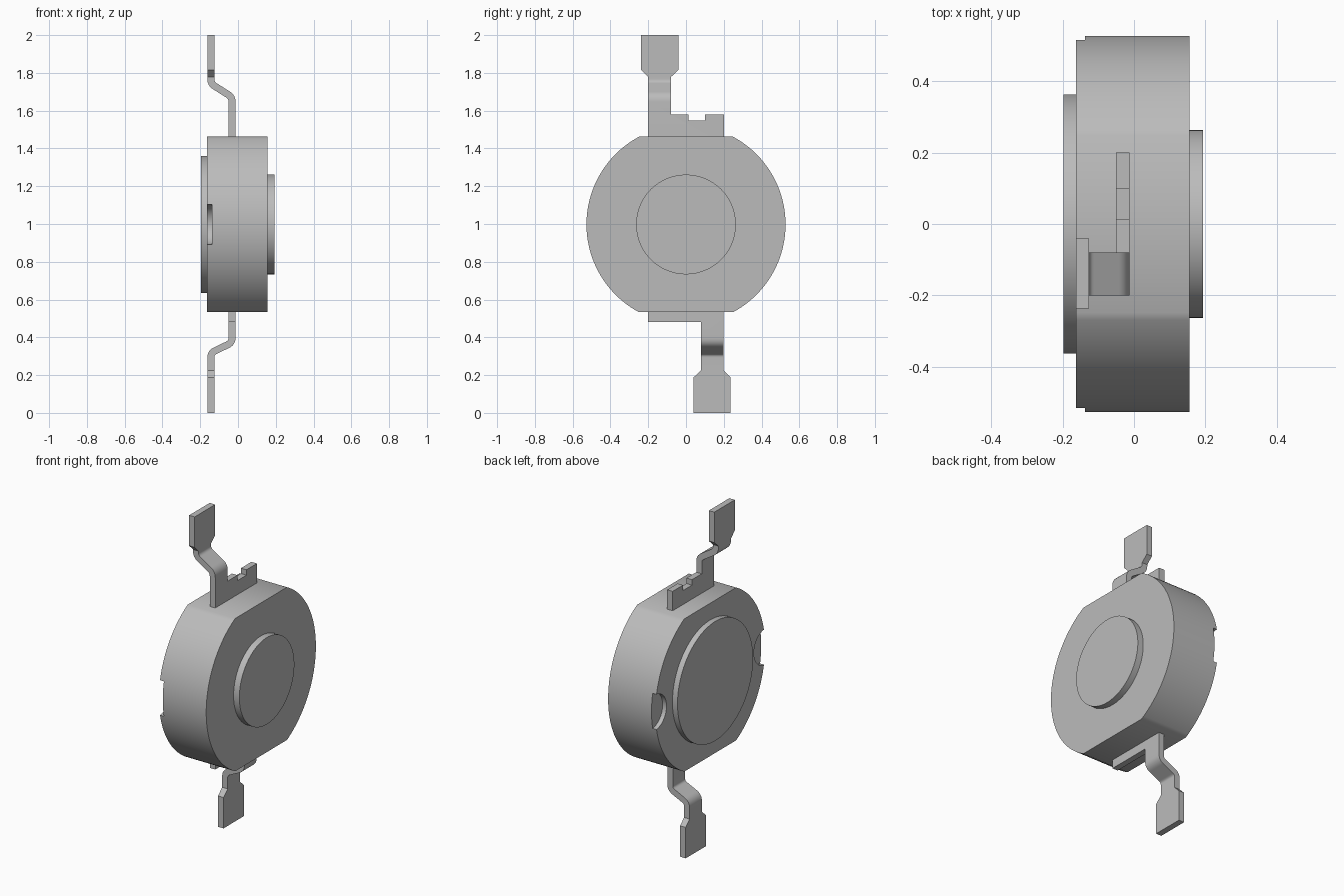
import bpy, bmesh, math
from mathutils import Vector

old = bpy.data.objects.get("Cube")
if old:
    bpy.data.objects.remove(old, do_unlink=True)

CENTRE_Z = 0.9975
BODY_R = 0.527
FLAT = 0.4645          # half height between the two flats
THICK = 0.037          # sheet thickness of the leads

grey = bpy.data.materials.new("plain grey")
grey.use_nodes = True
grey.diffuse_color = (0.5, 0.5, 0.5, 1)
grey.node_tree.nodes["Principled BSDF"].inputs["Base Color"].default_value = (0.5, 0.5, 0.5, 1)


def make_object(name, bm):
    bmesh.ops.recalc_face_normals(bm, faces=bm.faces)
    mesh = bpy.data.meshes.new(name)
    bm.to_mesh(mesh)
    bm.free()
    mesh.materials.append(grey)
    obj = bpy.data.objects.new(name, mesh)
    bpy.context.collection.objects.link(obj)
    return obj


def activate(obj):
    bpy.ops.object.select_all(action='DESELECT')
    obj.select_set(True)
    bpy.context.view_layer.objects.active = obj


def smooth(obj):
    activate(obj)
    bpy.ops.object.shade_smooth_by_angle(angle=math.radians(30))


def prism(name, outline, x0, x1):
    """Extrude a (y, z) outline along x."""
    bm = bmesh.new()
    face = bm.faces.new([bm.verts.new((x0, y, z)) for y, z in outline])
    new = bmesh.ops.extrude_face_region(bm, geom=[face])["geom"]
    bmesh.ops.translate(bm, vec=(x1 - x0, 0, 0),
                        verts=[g for g in new if isinstance(g, bmesh.types.BMVert)])
    return make_object(name, bm)


def arc(radius, start, end, count, y=0):
    step = (end - start) / count
    return [(y + radius * math.cos(start + i * step),
             CENTRE_Z + radius * math.sin(start + i * step)) for i in range(count + 1)]


def disc(name, radius, x0, x1, y=0):
    return prism(name, arc(radius, 0, math.tau, 96, y)[:-1], x0, x1)


# Round body with flat top and bottom
a = math.asin(FLAT / BODY_R)
body = prism("body", arc(BODY_R, -a, a, 48) + arc(BODY_R, math.pi - a, math.pi + a, 48),
             -0.163, 0.155)

# Shallow half-round pockets at both sides of the rear face
for side in (-1, 1):
    cutter = disc("pocket_cutter", 0.107, -0.25, -0.137, side * BODY_R)
    cutter.hide_render = True
    activate(body)
    mod = body.modifiers.new("pocket", 'BOOLEAN')
    mod.operation = 'DIFFERENCE'
    mod.solver = 'EXACT'
    mod.object = cutter
    bpy.ops.object.modifier_apply(modifier=mod.name)
    bpy.data.objects.remove(cutter, do_unlink=True)
smooth(body)

# Raised discs on the two faces
smooth(disc("lens_disc", 0.264, 0.15, 0.194))
smooth(disc("base_disc", 0.363, -0.197, -0.16))


def fillet(before, corner, after, size=0.025, count=6):
    """Rounded corner of an (x, z) path."""
    p, c, q = Vector(before), Vector(corner), Vector(after)
    s, e = c + (p - c).normalized() * size, c + (q - c).normalized() * size
    ts = [i / count for i in range(count + 1)]
    return [s * (1 - t) ** 2 + c * 2 * t * (1 - t) + e * t * t for t in ts]


def lead(name, outline, z_root, z_bend_in, z_bend_out, z_tip):
    """Sheet lead: flat outline, cut along its bends, jogged in x and thickened."""
    path = [(-0.0315, z_root), (-0.0315, z_bend_in), (-0.144, z_bend_out), (-0.144, z_tip)]
    pts = [Vector(path[0]), *fillet(*path[:3]), *fillet(*path[1:]), Vector(path[3])]
    pts.sort(key=lambda p: p.y)
    bm = bmesh.new()
    bm.faces.new([bm.verts.new((0, y, z)) for y, z in outline])
    for p in pts[1:-1]:
        bmesh.ops.bisect_plane(bm, geom=bm.verts[:] + bm.edges[:] + bm.faces[:],
                               plane_co=(0, 0, p.y), plane_no=(0, 0, 1))
    for v in bm.verts:
        for lo, hi in zip(pts, pts[1:]):
            if lo.y - 1e-5 <= v.co.z <= hi.y + 1e-5:
                v.co.x = lo.x + (hi.x - lo.x) * (v.co.z - lo.y) / (hi.y - lo.y)
                break
    obj = make_object(name, bm)
    mod = obj.modifiers.new("thickness", 'SOLIDIFY')
    mod.thickness = THICK
    mod.offset = 0
    mod.use_even_offset = True
    activate(obj)
    bpy.ops.object.modifier_apply(modifier=mod.name)
    smooth(obj)


# Upper lead with a notched foot and wide tab
lead("upper_lead",
     [(-0.2, 1.42), (0.2, 1.42), (0.2, 1.58), (0.1, 1.58), (0.1, 1.547), (0.014, 1.547),
      (0.014, 1.58), (-0.08, 1.58), (-0.08, 1.778), (-0.04, 1.815), (-0.04, 2),
      (-0.237, 2), (-0.237, 1.815), (-0.2, 1.778)],
     1.42, 1.672, 1.743, 2)

# Lower lead with a plain foot and wide tab
lead("lower_lead",
     [(-0.2, 0.57), (-0.2, 0.48), (0.08, 0.48), (0.08, 0.225), (0.04, 0.188), (0.04, 0),
      (0.235, 0), (0.235, 0.188), (0.198, 0.225), (0.198, 0.57)],
     0.57, 0.372, 0.318, 0)
